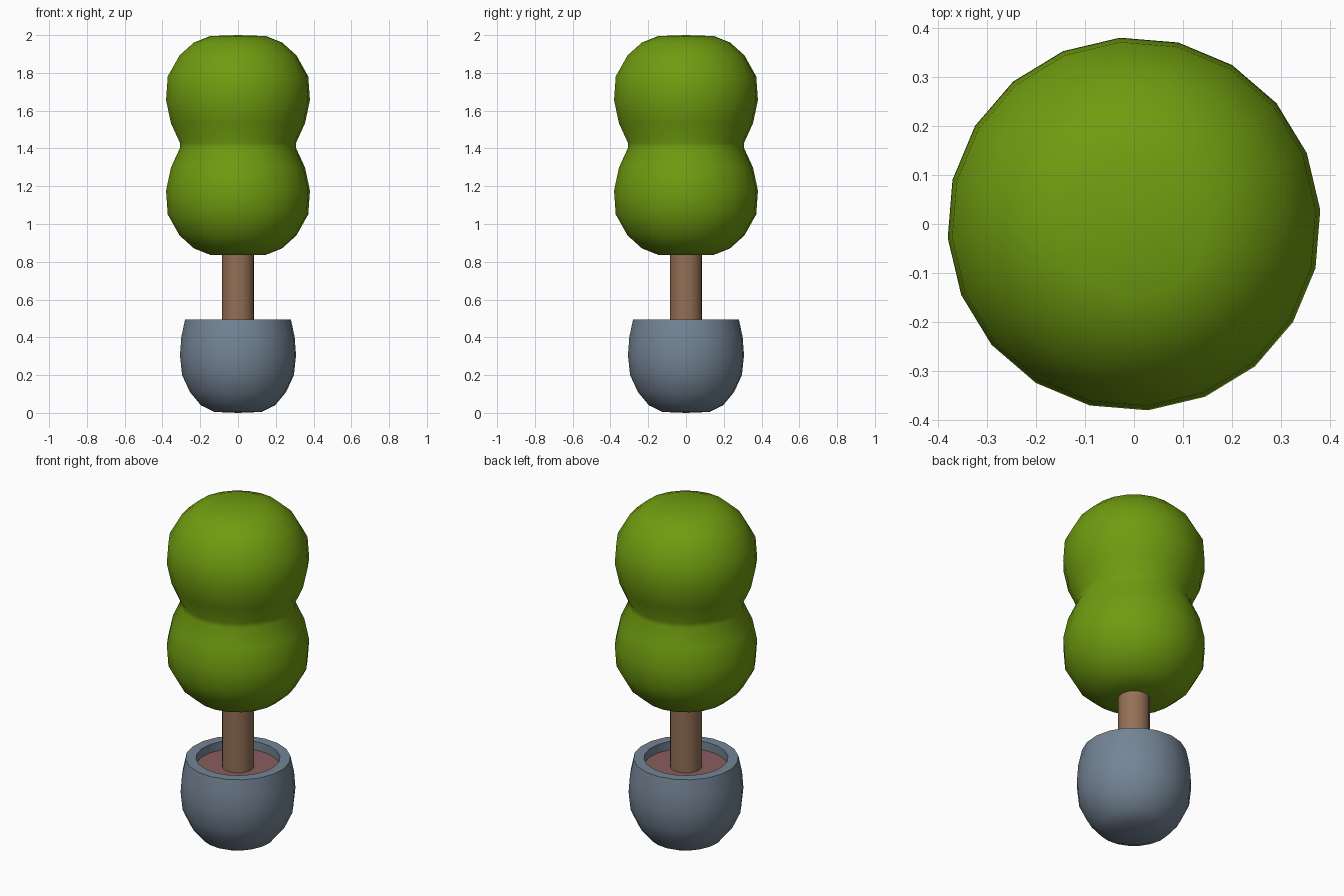
import bpy
import math

cube = bpy.data.objects.get("Cube")
if cube:
    bpy.data.objects.remove(cube, do_unlink=True)


def srgb(*rgb):
    return tuple(((c / 255 + 0.055) / 1.055) ** 2.4 for c in rgb) + (1.0,)


def material(name, color):
    mat = bpy.data.materials.new(name)
    mat.use_nodes = True
    mat.diffuse_color = color
    mat.node_tree.nodes["Principled BSDF"].inputs["Base Color"].default_value = color
    return mat


def lathe(name, profile, sides, mat, twist=4.3, angle=35):
    """Spin a (radius, z) profile, bottom to top on the outside, around z."""
    verts, rings = [], []
    for r, z in profile:
        count = sides if r > 0 else 1
        rings.append([len(verts) + i for i in range(count)])
        for i in range(count):
            a = math.radians(twist) + math.tau * i / sides
            verts.append((r * math.cos(a), r * math.sin(a), z))
    faces = []
    for low, high in zip(rings, rings[1:]):
        for i in range(sides):
            j = (i + 1) % sides
            if len(low) == 1:
                faces.append((low[0], high[j], high[i]))
            elif len(high) == 1:
                faces.append((low[i], low[j], high[0]))
            else:
                faces.append((low[i], low[j], high[j], high[i]))
    mesh = bpy.data.meshes.new(name)
    mesh.from_pydata(verts, [], faces)
    mesh.materials.append(mat)
    obj = bpy.data.objects.new(name, mesh)
    bpy.context.collection.objects.link(obj)
    bpy.ops.object.select_all(action='DESELECT')
    obj.select_set(True)
    bpy.context.view_layer.objects.active = obj
    bpy.ops.object.shade_smooth_by_angle(angle=math.radians(angle))
    return obj


leaf_green = material("leaf green", srgb(112, 156, 16))
bark_brown = material("bark brown", srgb(148, 112, 85))
pot_grey = material("slate grey", srgb(116, 132, 149))
soil_red = material("reddish soil", srgb(138, 92, 94))

# Pot: rounded bowl with a flat rim and an inner wall
lathe("pot", [(0, 0), (0.125, 0.005), (0.197, 0.04), (0.255, 0.11),
              (0.297, 0.2), (0.308, 0.305), (0.301, 0.4), (0.281, 0.495),
              (0.225, 0.495), (0.225, 0.43)], 20, pot_grey)

# Soil disc
lathe("soil", [(0.226, 0.445), (0, 0.445)], 20, soil_red)

# Trunk
lathe("trunk", [(0, 0.42), (0.086, 0.42), (0.086, 0.95), (0, 0.95)], 16, bark_brown)

# Foliage: two merged balls, the upper half mirrored about the waist
half = [(0.309, 0.015), (0.356, 0.118), (0.382, 0.24), (0.373, 0.365),
        (0.31, 0.477), (0.234, 0.545), (0.148, 0.579), (0, 0.584)]
waist = 1.416
foliage = [(r, waist - h) for r, h in reversed(half)] + [(r, waist + h) for r, h in half]
lathe("foliage", foliage, 20, leaf_green, angle=60)
